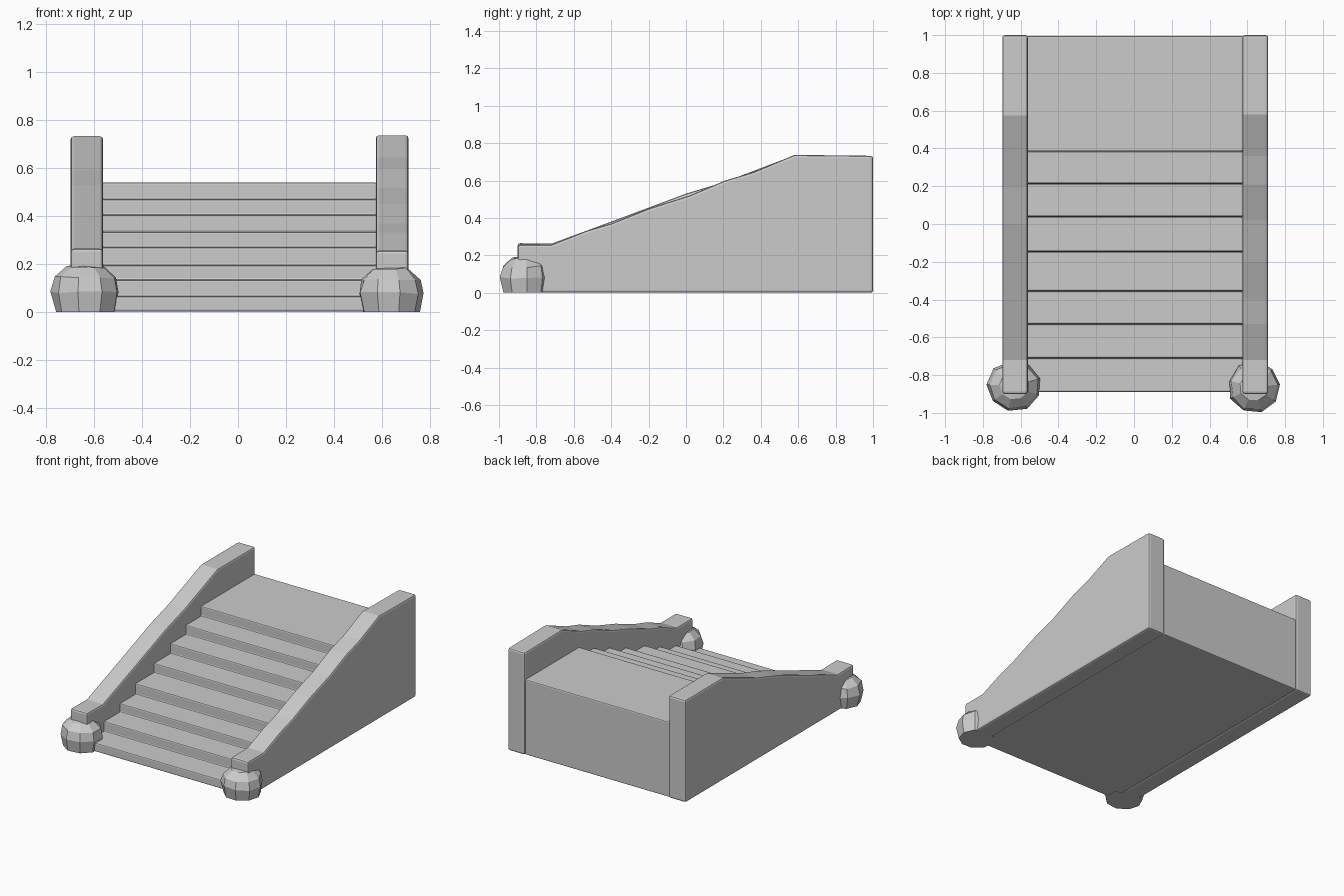
import bpy, bmesh, math, random
from mathutils import Vector

if "Cube" in bpy.data.objects:
    bpy.data.objects.remove(bpy.data.objects["Cube"])

random.seed(4)


def finish(name, bm, bevel=0.0):
    bmesh.ops.recalc_face_normals(bm, faces=bm.faces)
    mesh = bpy.data.meshes.new(name)
    bm.to_mesh(mesh)
    bm.free()
    ob = bpy.data.objects.new(name, mesh)
    bpy.context.collection.objects.link(ob)
    if bevel:
        mod = ob.modifiers.new("worn_edges", "BEVEL")
        mod.width = bevel
        mod.segments = 2
        mod.limit_method = "ANGLE"
        mod.angle_limit = math.radians(40)
    return ob


def extrude_profile(name, profile, x0, x1, bevel):
    """Extrude a (y, z) outline from x0 to x1."""
    bm = bmesh.new()
    face = bm.faces.new([bm.verts.new((x0, y, z)) for y, z in profile])
    moved = bmesh.ops.extrude_face_region(bm, geom=[face])["geom"]
    bmesh.ops.translate(bm, vec=Vector((x1 - x0, 0, 0)),
                        verts=[g for g in moved if isinstance(g, bmesh.types.BMVert)])
    return finish(name, bm, bevel)


def stone(name, x, y, rx, ry, height, sides=9, turn=0.0):
    """Faceted boulder with a flat base, built from stacked rings."""
    bm = bmesh.new()
    rings = []
    for h, r in ((0, 0.87), (0.42, 1.0), (0.73, 0.9), (0.95, 0.55)):
        ring = []
        for i in range(sides):
            a = turn + math.tau * i / sides
            k = r * random.uniform(0.97, 1.03)
            dz = random.uniform(-0.006, 0.006) if h else 0
            ring.append(bm.verts.new((x + rx * k * math.cos(a), y + ry * k * math.sin(a), h * height + dz)))
        rings.append(ring)
    for low, high in zip(rings, rings[1:]):
        for i in range(sides):
            j = (i + 1) % sides
            bm.faces.new((low[i], low[j], high[j], high[i]))
    bm.faces.new(rings[0])
    top = bm.verts.new((x, y, height))
    for i in range(sides):
        bm.faces.new((rings[-1][i], rings[-1][(i + 1) % sides], top))
    return finish(name, bm)


# flight of eight steps, the last one being the landing
risers = [-0.89, -0.71, -0.53, -0.355, -0.145, 0.04, 0.215, 0.385]
treads = [0.065, 0.135, 0.195, 0.27, 0.335, 0.405, 0.47, 0.54]
outline = [(0.995, 0.003), (risers[0], 0.003)]
for i, (y, z) in enumerate(zip(risers, treads)):
    outline.append((y, z))
    outline.append((risers[i + 1] if i < 7 else 0.995, z))
extrude_profile("steps", outline, -0.568, 0.578, 0.008)

# side walls with slightly uneven sloping tops
left_top = [(-0.90, 0.265), (-0.72, 0.262), (-0.36, 0.395), (0.0, 0.53), (0.20, 0.59), (0.575, 0.733)]
right_top = [(-0.90, 0.257), (-0.72, 0.257), (-0.53, 0.332), (-0.40, 0.37), (-0.20, 0.45),
             (0.02, 0.52), (0.21, 0.60), (0.36, 0.645), (0.58, 0.737)]
for name, top, x0, x1 in (("left_wall", left_top, -0.697, -0.562),
                          ("right_wall", right_top, 0.574, 0.71)):
    extrude_profile(name, [(1.0, 0.0), (-0.90, 0.0)] + top + [(1.0, 0.732)], x0, x1, 0.013)

# boulders at the foot of each wall
stone("left_stone", -0.634, -0.857, 0.145, 0.134, 0.197, turn=0.3)
stone("right_stone", 0.637, -0.863, 0.139, 0.137, 0.19, turn=0.1)
